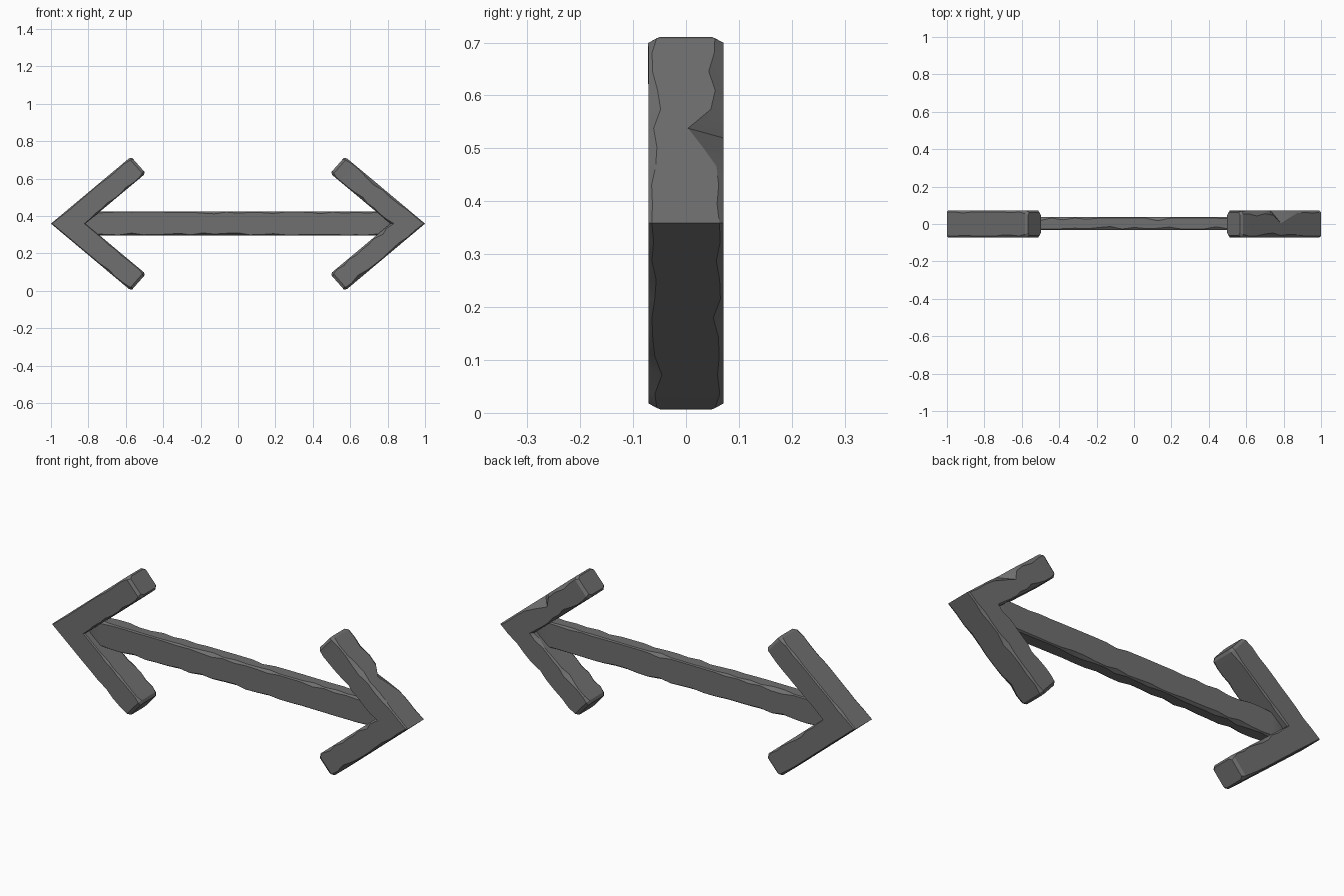
import bpy, bmesh, math, random
from mathutils import Vector

if "Cube" in bpy.data.objects:
    bpy.data.objects.remove(bpy.data.objects["Cube"], do_unlink=True)
random.seed(7)

stone = bpy.data.materials.new("dark grey stone")
stone.use_nodes = True
GREY = (0.16, 0.16, 0.16, 1)
stone.diffuse_color = GREY
stone.node_tree.nodes["Principled BSDF"].inputs["Base Color"].default_value = GREY


def stations(path, steps):
    """Evenly divide each straight stretch of a path."""
    points = []
    for a, b in zip(path, path[1:]):
        points += [Vector(a).lerp(Vector(b), i / steps) for i in range(steps)]
    return points + [Vector(path[-1])]


def worn_bar(name, outer, inner, front, back, width, steps, wear, gouges=()):
    """Loft a chamfered rectangle between two edge lines, with chipped corners.
    A gouge is (corner, station, depth); corners run outer back, outer front,
    inner front, inner back."""
    bm = bmesh.new()
    tops, bottoms = stations(outer, steps), stations(inner, steps)
    last = len(tops) - 1
    corners = [(0, back, 1, -1), (0, front, 1, 1), (1, front, -1, 1), (1, back, -1, -1)]
    rings = []
    for i, (top, bottom) in enumerate(zip(tops, bottoms)):
        ring = []
        for c, (u, y, du, dy) in enumerate(corners):
            chip = 0.006 + wear * random.random() ** 3
            for corner, station, depth in gouges:
                if corner == c:
                    chip += depth * max(0, 1 - abs(i - station) / 1.6)
            if i in (0, last):
                chip = 0.016
            along_u = (u + du * chip * 0.7 / width, y)
            along_y = (u, y + dy * chip)
            # alternate the pair so the outline runs continuously
            pair = (along_u, along_y) if c % 2 == 0 else (along_y, along_u)
            for s, depth_y in pair:
                p = top.lerp(bottom, s)
                ring.append(bm.verts.new((p.x, depth_y, p.y)))
        rings.append(ring)
    for ra, rb in zip(rings, rings[1:]):
        for k in range(8):
            n = (k + 1) % 8
            bm.faces.new((ra[k], ra[n], rb[n], rb[k]))
    # rounded-off end caps
    for ring, beyond in ((rings[0], rings[1]), (rings[-1], rings[-2])):
        centre = sum((v.co for v in ring), Vector()) / 8
        inward = sum((v.co for v in beyond), Vector()) / 8 - centre
        inward.normalize()
        cap = [bm.verts.new(centre + (v.co - centre) * 0.86) for v in ring]
        for v in ring:
            v.co += inward * 0.014
        for k in range(8):
            n = (k + 1) % 8
            bm.faces.new((ring[k], ring[n], cap[n], cap[k]))
        bm.faces.new(cap)
    bmesh.ops.recalc_face_normals(bm, faces=bm.faces)
    mesh = bpy.data.meshes.new(name)
    bm.to_mesh(mesh)
    bm.free()
    mesh.materials.append(stone)
    obj = bpy.data.objects.new(name, mesh)
    bpy.context.collection.objects.link(obj)
    bpy.ops.object.select_all(action='DESELECT')
    obj.select_set(True)
    bpy.context.view_layer.objects.active = obj
    bpy.ops.object.shade_smooth_by_angle(angle=math.radians(28))
    return obj


# Arrowheads: bent bars, the left one more battered along its back edge
OUTER = [(0.572, 0.717), (1.0, 0.359), (0.572, 0.0)]
INNER = [(0.493, 0.628), (0.815, 0.359), (0.493, 0.09)]
for name, side, wear, gouges in (
        ("left_arrowhead", 1, 0.02,
         [(0, 2, 0.022), (0, 5, 0.035), (0, 6, 0.02), (3, 4, 0.02), (1, 6, 0.01)]),
        ("right_arrowhead", -1, 0.009, [(3, 15, 0.015)])):
    worn_bar(name, [(side * x, z) for x, z in OUTER], [(side * x, z) for x, z in INNER],
             -0.071, 0.071, 0.113, 10, wear, gouges)

# Shaft: thinner bar running into both arrowheads
worn_bar("shaft", [(-0.82, 0.425), (0.82, 0.425)], [(-0.82, 0.295), (0.82, 0.295)],
         -0.033, 0.038, 0.13, 26, 0.016)
